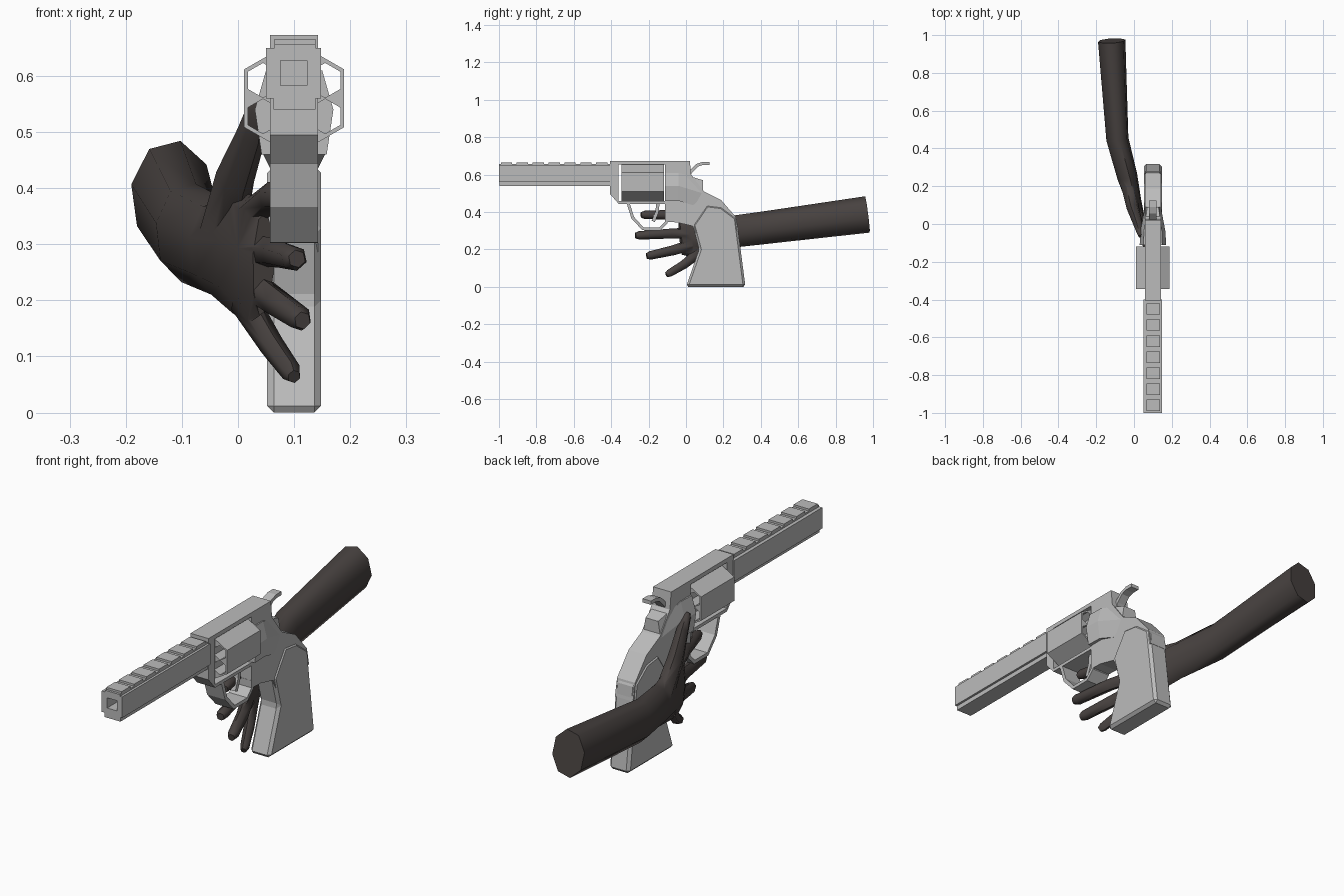
import bpy, bmesh, math
from mathutils import Vector

if "Cube" in bpy.data.objects:
    bpy.data.objects.remove(bpy.data.objects["Cube"])


def material(name, rgb):
    m = bpy.data.materials.new(name)
    m.diffuse_color = (*rgb, 1)
    m.use_nodes = True
    m.node_tree.nodes["Principled BSDF"].inputs["Base Color"].default_value = m.diffuse_color
    return m


STEEL = material("light_grey_steel", (0.5, 0.5, 0.5))
SKIN = material("dark_glove", (0.065, 0.055, 0.052))
CX = 0.1  # the gun's centre plane


def finish(name, bm, mat):
    bmesh.ops.recalc_face_normals(bm, faces=bm.faces)
    me = bpy.data.meshes.new(name)
    bm.to_mesh(me)
    bm.free()
    me.materials.append(mat)
    ob = bpy.data.objects.new(name, me)
    bpy.context.collection.objects.link(ob)
    return ob


def loft(name, rings, mat):
    """Skin a list of equal-length point rings and cap both ends."""
    bm = bmesh.new()
    rows = [[bm.verts.new(p) for p in ring] for ring in rings]
    n = len(rows[0])
    for a, b in zip(rows, rows[1:]):
        for i in range(n):
            bm.faces.new((a[i], a[(i + 1) % n], b[(i + 1) % n], b[i]))
    bm.faces.new(rows[0])
    bm.faces.new(rows[-1])
    return finish(name, bm, mat)


def side_profile(name, pts, half, mat=STEEL):
    """Extrude a (y, z) outline across the gun."""
    return loft(name, [[(CX + s * half, y, z) for y, z in pts] for s in (-1, 1)], mat)


def box(name, x, y, z, mat=STEEL):
    return loft(name, [[(a, y[0], z[0]), (a, y[1], z[0]), (a, y[1], z[1]), (a, y[0], z[1])] for a in x], mat)


def strap(name, path, t, half):
    """Bent flat strip following a (y, z) path with thickness t."""
    rings = []
    for i, p in enumerate(path):
        a, b = Vector(path[max(i - 1, 0)]), Vector(path[min(i + 1, len(path) - 1)])
        d = (b - a).normalized()
        n = Vector((-d.y, d.x)) * t / 2
        p = Vector(p)
        rings.append([(CX + s * half, *(p + k * n)) for s, k in ((-1, -1), (1, -1), (1, 1), (-1, 1))])
    return loft(name, rings, STEEL)


def tube(name, path, sides, turn=0.0):
    """Rounded limb through (x, y, z, side radius, upright radius) stations."""
    rings = []
    for i, (x, y, z, ru, rv) in enumerate(path):
        a, b = path[max(i - 1, 0)], path[min(i + 1, len(path) - 1)]
        d = (Vector(b[:3]) - Vector(a[:3])).normalized()
        u = d.cross(Vector((0, 0, 1))).normalized()
        v = u.cross(d)
        ang = [turn + math.tau * k / sides for k in range(sides)]
        rings.append([Vector((x, y, z)) + u * ru * math.cos(t) + v * rv * math.sin(t) for t in ang])
    return loft(name, rings, SKIN)


def boolean(ob, others, op):
    for o in others:
        m = ob.modifiers.new(op, 'BOOLEAN')
        m.operation, m.object, m.solver = op, o, 'EXACT'
        bpy.context.view_layer.objects.active = ob
        bpy.ops.object.modifier_apply(modifier=m.name)
        bpy.data.objects.remove(o)


def bevel(ob, width):
    m = ob.modifiers.new("bevel", 'BEVEL')
    m.width, m.segments, m.limit_method = width, 1, 'ANGLE'


# Barrel with square bore, under-bar and notched top rib
barrel = box("barrel", (0.05, 0.148), (-1, -0.4), (0.56, 0.65))
boolean(barrel, [box("bore_cutter", (0.076, 0.123), (-1.1, -0.5), (0.583, 0.627))], 'DIFFERENCE')
box("barrel_under_bar", (0.063, 0.138), (-0.998, -0.4), (0.54, 0.56))
box("top_rib", (0.065, 0.138), (-1, -0.4), (0.65, 0.657))
for i in range(7):
    y = -0.99 + i * 0.085
    box("rib_step", (0.065, 0.138), (y, y + 0.06), (0.657, 0.666))

# Frame with cylinder window
frame = side_profile("frame", [
    (-0.405, 0.673), (0.02, 0.673), (0.028, 0.60), (0.096, 0.51), (0.187, 0.465), (0.265, 0.375),
    (0.28, 0.30), (0.07, 0.25), (0.035, 0.325), (-0.05, 0.345), (-0.112, 0.347), (-0.112, 0.444),
    (-0.36, 0.444), (-0.405, 0.495)], 0.043)
boolean(frame, [box("window_cutter", (0, 0.2), (-0.36, -0.113), (0.458, 0.655))], 'DIFFERENCE')

# Six-sided cylinder with six open chambers


def hexagon(cx, cz, r, y):
    return [(cx + r * math.cos(math.radians(30 + 60 * k)), y, cz + r * math.sin(math.radians(30 + 60 * k)))
            for k in range(6)]


cyl = loft("cylinder", [hexagon(CX, 0.56, 0.103, y) for y in (-0.345, -0.118)], STEEL)
holes = []
for k in range(6):
    t = math.radians(30 + 60 * k)
    cx, cz = CX + 0.064 * math.cos(t), 0.56 + 0.064 * math.sin(t)
    holes.append(loft("chamber_cutter", [hexagon(cx, cz, 0.031, y) for y in (-0.4, -0.05)], STEEL))
boolean(cyl, holes, 'DIFFERENCE')

# Recoil shield flaring out behind the cylinder
loft("recoil_shield", [
    [(CX + x * w, y, z + dz) for x, z in ((-0.05, 0.61), (0.05, 0.61), (0.07, 0.54), (0.058, 0.46),
                                          (-0.058, 0.46), (-0.07, 0.54))]
    for y, w, dz in ((-0.112, 1, 0), (-0.04, 0.95, 0), (0.09, 0.6, -0.04))], STEEL)

# Grip, wider than the frame, with chamfered edges
grip = side_profile("grip", [(0.0, 0), (0.318, 0), (0.27, 0.37), (0.19, 0.43), (0.11, 0.44),
                             (0.035, 0.33), (0.07, 0.2)], 0.048)
bevel(grip, 0.012)

# Trigger guard, trigger and hammer
strap("trigger_guard", [(-0.31, 0.45), (-0.285, 0.37), (-0.23, 0.31), (-0.14, 0.31), (-0.105, 0.345),
                        (-0.105, 0.38)], 0.016, 0.043)
strap("trigger", [(-0.15, 0.45), (-0.155, 0.40), (-0.175, 0.35)], 0.018, 0.015)
strap("hammer", [(0.0, 0.58), (0.03, 0.62), (0.06, 0.65), (0.09, 0.66), (0.125, 0.66)], 0.016, 0.02)

# Forearm and palm, with the fingers and thumb merged in
hand = tube("arm_and_hand", [
    (-0.118, 0.97, 0.387, 0.074, 0.1), (-0.088, 0.45, 0.32, 0.06, 0.09), (-0.035, 0.25, 0.295, 0.055, 0.087),
    (0.0, 0.12, 0.285, 0.04, 0.11), (0.028, 0.02, 0.27, 0.032, 0.115), (0.045, -0.03, 0.265, 0.02, 0.095)], 8, 0.2)
digits = {
    "index": [(0.02, 0.06, 0.35, .025, .03), (0.06, -0.08, 0.385, .025, .027), (0.10, -0.22, 0.385, .022, .023),
              (0.105, -0.24, 0.383, .014, .015)],
    "middle": [(0.02, 0.06, 0.29, .025, .03), (0.065, -0.08, 0.285, .025, .027), (0.10, -0.25, 0.275, .024, .023),
               (0.105, -0.27, 0.274, .016, .016)],
    "ring": [(0.015, 0.06, 0.235, .025, .03), (0.07, -0.07, 0.195, .024, .027), (0.11, -0.19, 0.168, .022, .023),
             (0.115, -0.21, 0.164, .015, .016)],
    "little": [(0.01, 0.09, 0.2, .025, .03), (0.06, -0.01, 0.12, .021, .024), (0.095, -0.09, 0.072, .018, .02),
               (0.1, -0.105, 0.064, .012, .013)],
    "thumb": [(-0.03, 0.2, 0.31, .04, .05), (-0.005, 0.08, 0.42, .034, .042), (0.025, -0.01, 0.5, .026, .03),
              (0.035, -0.055, 0.545, .018, .02), (0.036, -0.065, 0.557, .01, .011)]}
boolean(hand, [tube(n + "_finger", p, 6, 0.3) for n, p in digits.items()], 'UNION')
bpy.ops.object.select_all(action='DESELECT')
hand.select_set(True)
bpy.context.view_layer.objects.active = hand
bpy.ops.object.shade_smooth_by_angle(angle=math.radians(60))
